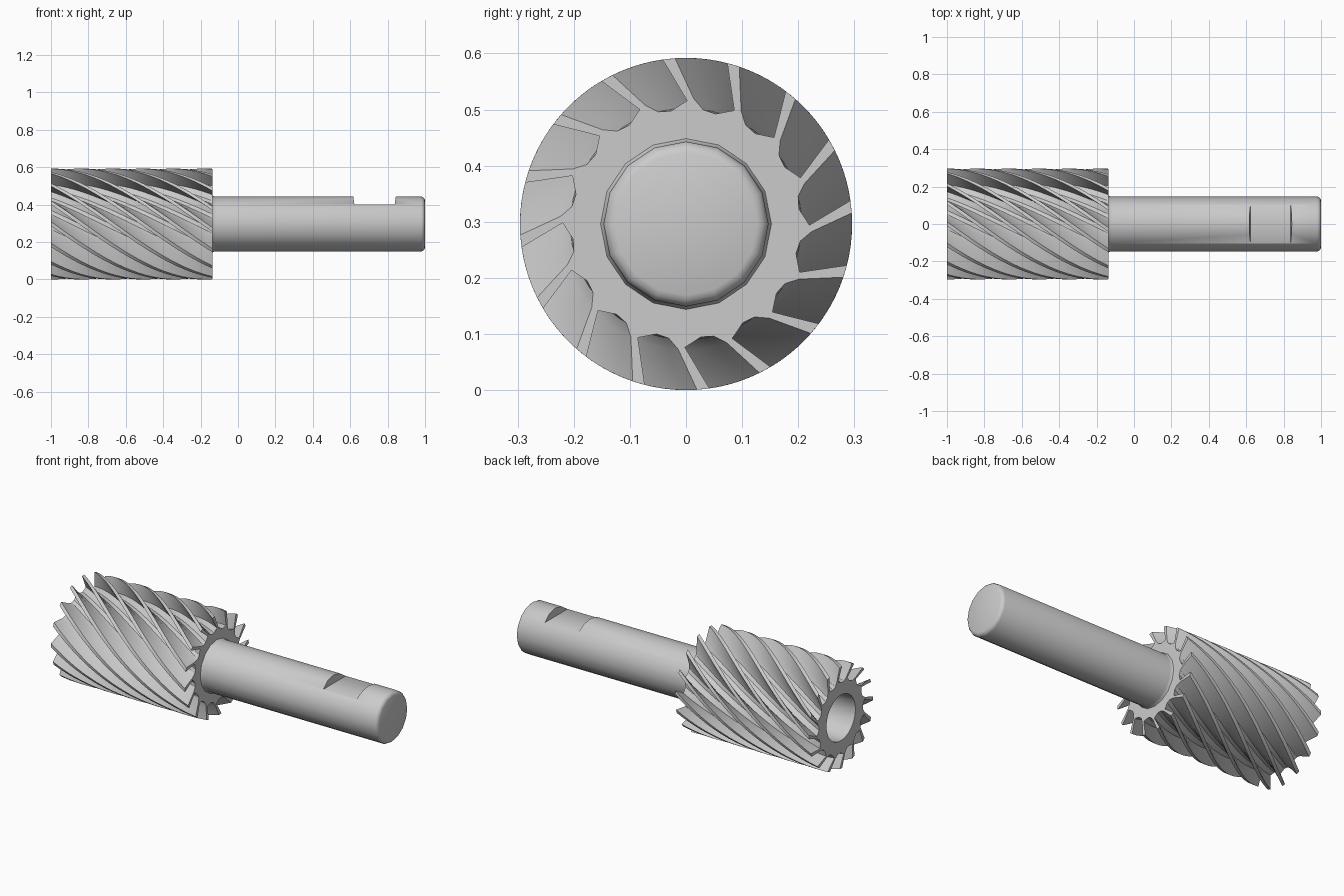
import bpy, bmesh, math

if "Cube" in bpy.data.objects:
    bpy.data.objects.remove(bpy.data.objects["Cube"])

ZC = 0.296            # axis height
X0, X1 = -1.0, -0.137 # cutter head ends
TEETH, STEPS = 16, 28
TWIST = 2.4           # helix, radians per unit length
BORE = 0.133

# one tooth pitch: (angle in degrees, radius): tooth flank, gullet floor, next tooth
SECTOR = [(-3.8, 0.296), (3.5, 0.224), (8.5, 0.206), (15, 0.203), (23, 0.22), (14.4, 0.296)]
FLOOR = [1, 2, 3, 4]
N = len(SECTOR)


def smooth(obj, angle):
    bpy.ops.object.select_all(action='DESELECT')
    obj.select_set(True)
    bpy.context.view_layer.objects.active = obj
    bpy.ops.object.convert(target='MESH')
    bpy.ops.object.shade_smooth_by_angle(angle=math.radians(angle))


def finish(bm, name):
    bmesh.ops.recalc_face_normals(bm, faces=bm.faces)
    mesh = bpy.data.meshes.new(name)
    bm.to_mesh(mesh)
    bm.free()
    obj = bpy.data.objects.new(name, mesh)
    bpy.context.collection.objects.link(obj)
    return obj


def ring(bm, x, points, count=TEETH, turn=0.0):
    verts = []
    for t in range(count):
        for deg, r in points:
            a = math.radians(deg + t * 360 / count) + turn
            verts.append(bm.verts.new((x, r * math.sin(a), ZC + r * math.cos(a))))
    return verts


def bridge(bm, a, b):
    n = len(a)
    for i in range(n):
        j = (i + 1) % n
        bm.faces.new((a[i], a[j], b[j], b[i]))


# helical cutter head with open bore
bm = bmesh.new()
bore_pts = [(SECTOR[i][0], BORE) for i in FLOOR]
xs = [X0 + (X1 - X0) * i / STEPS for i in range(STEPS + 1)]
outer = [ring(bm, x, SECTOR, turn=TWIST * (X1 - x)) for x in xs]
inner = [ring(bm, x, bore_pts, turn=TWIST * (X1 - x)) for x in (X0, X1)]
for a, b in zip(outer, outer[1:]):
    bridge(bm, a, b)
n_bore = len(inner[0])
for o, i in ((outer[0], inner[0]), (outer[-1], inner[1])):
    base = [o[t * N + k] for t in range(TEETH) for k in FLOOR]
    bridge(bm, base, i)
    for t in range(TEETH):
        n = (t + 1) % TEETH * N
        bm.faces.new((o[t * N + 4], o[t * N + 5], o[n], o[n + 1]))
# straight bore wall, stepped with the helix so the quads stay round
walls = [inner[0]] + [ring(bm, x, bore_pts, turn=TWIST * (X1 - x)) for x in xs[1:-1]] + [inner[1]]
for a, b in zip(walls, walls[1:]):
    bridge(bm, a, b)
head = finish(bm, "cutter_head")
smooth(head, 30)

# round shank: small fillet at the head, rounded free end
PROFILE = [(X1 - 0.003, 0.154), (X1 + 0.006, 0.149), (X1 + 0.018, 0.147), (0.98, 0.147),
           (0.989, 0.144), (0.996, 0.137), (1.0, 0.127)]
bm = bmesh.new()
rings = [ring(bm, x, [(0, r)], 16) for x, r in PROFILE]
for a, b in zip(rings, rings[1:]):
    bridge(bm, a, b)
bm.faces.new(rings[0])
bm.faces.new(rings[-1])
shank = finish(bm, "shank")

# clamping flat with slightly sloped walls cut into the top of the shank
bm = bmesh.new()
bmesh.ops.create_cube(bm, size=1)
for v in bm.verts:
    top = v.co.z > 0
    v.co = (0.73 + v.co.x * (0.25 if top else 0.215), v.co.y * 0.5, 0.52 if top else 0.4)
notch = finish(bm, "flat_cutter")
notch.hide_render = True
cut = shank.modifiers.new("clamping_flat", 'BOOLEAN')
cut.operation, cut.object, cut.solver = 'DIFFERENCE', notch, 'EXACT'
smooth(shank, 35)
bpy.data.objects.remove(notch)
